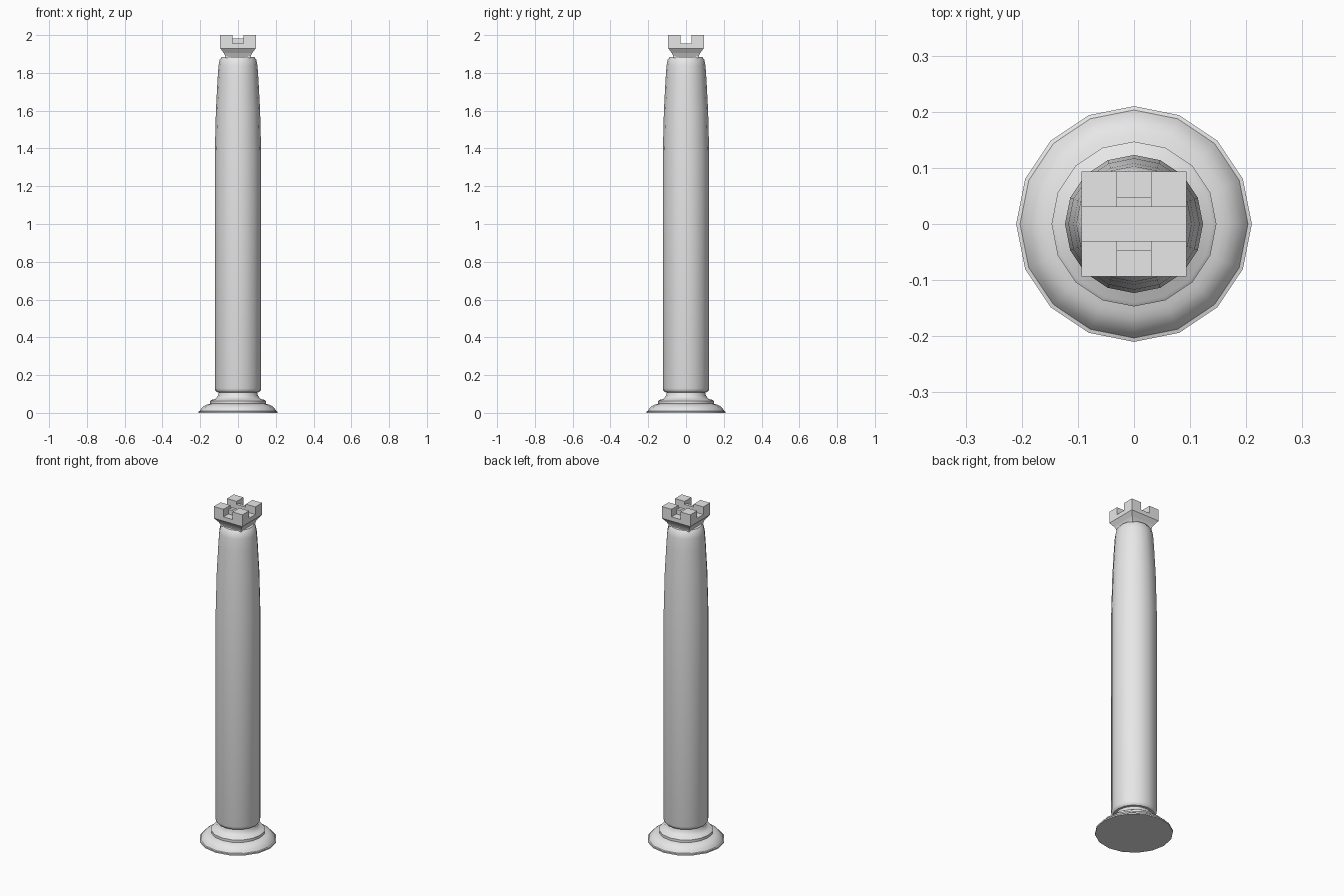
import bpy
import bmesh
import math
from mathutils import Matrix, Vector

cube = bpy.data.objects.get("Cube")
if cube:
    bpy.data.objects.remove(cube, do_unlink=True)

# Single stone colour
stone = bpy.data.materials.new("grey_stone")
stone.use_nodes = True
grey = (0.8, 0.8, 0.8, 1)
stone.diffuse_color = grey
stone.node_tree.nodes["Principled BSDF"].inputs["Base Color"].default_value = grey


def finish(name, bm, smooth):
    bmesh.ops.recalc_face_normals(bm, faces=bm.faces)
    mesh = bpy.data.meshes.new(name)
    bm.to_mesh(mesh)
    bm.free()
    mesh.materials.append(stone)
    obj = bpy.data.objects.new(name, mesh)
    bpy.context.collection.objects.link(obj)
    if smooth:
        bpy.ops.object.select_all(action="DESELECT")
        obj.select_set(True)
        bpy.context.view_layer.objects.active = obj
        bpy.ops.object.shade_smooth_by_angle(angle=math.radians(32))
    return obj


def lathe(name, profile, sides, turn=0.0, smooth=True):
    """Stack regular rings of (radius, height) and cap both ends."""
    bm = bmesh.new()
    rings = []
    for r, z in profile:
        angles = [turn + math.tau * i / sides for i in range(sides)]
        rings.append([bm.verts.new((r * math.cos(a), r * math.sin(a), z)) for a in angles])
    for low, high in zip(rings, rings[1:]):
        for i in range(sides):
            j = (i + 1) % sides
            bm.faces.new((low[i], low[j], high[j], high[i]))
    bm.faces.new(rings[0])
    bm.faces.new(rings[-1])
    return finish(name, bm, smooth)


def box(name, low, high):
    low, high = Vector(low), Vector(high)
    bm = bmesh.new()
    place = Matrix.Translation((low + high) / 2) @ Matrix.Diagonal((high - low).to_4d())
    bmesh.ops.create_cube(bm, size=1, matrix=place)
    return finish(name, bm, False)


# Moulded round foot with a cove below the shaft
lathe("base", [(0.21, 0), (0.21, 0.008), (0.203, 0.01), (0.196, 0.021), (0.184, 0.034),
               (0.17, 0.042), (0.158, 0.046), (0.147, 0.049), (0.147, 0.064), (0.14, 0.069),
               (0.122, 0.073), (0.112, 0.082), (0.104, 0.095), (0.1, 0.115)], 16)

# Long shaft narrowing towards the top
lathe("shaft", [(0.1, 0.108), (0.113, 0.11), (0.12, 0.117), (0.123, 0.13), (0.123, 1.36),
                (0.117, 1.6), (0.108, 1.77), (0.103, 1.84), (0.097, 1.87), (0.085, 1.885)], 16)

# Square flared capital and its slab
half, gap, floor, top = 0.094, 0.03, 1.955, 2.0
capital = [(0.067, 1.88), (0.068, 1.89), (0.076, 1.906), (half, 1.93), (half, floor)]
lathe("capital", [(r * math.sqrt(2), z) for r, z in capital], 4, math.pi / 4, False)

# Corner battlements, with low sills in the front and back notches
for sy, depth in ((-1, "front"), (1, "back")):
    for sx, side in ((-1, "right"), (1, "left")):
        x, y = sorted((sx * gap, sx * half)), sorted((sy * gap, sy * half))
        box(f"battlement_{depth}_{side}", (x[0], y[0], floor), (x[1], y[1], top))
    y = sorted((sy * gap, sy * 0.048))
    box(f"sill_{depth}", (-gap, y[0], floor), (gap, y[1], 1.982))
